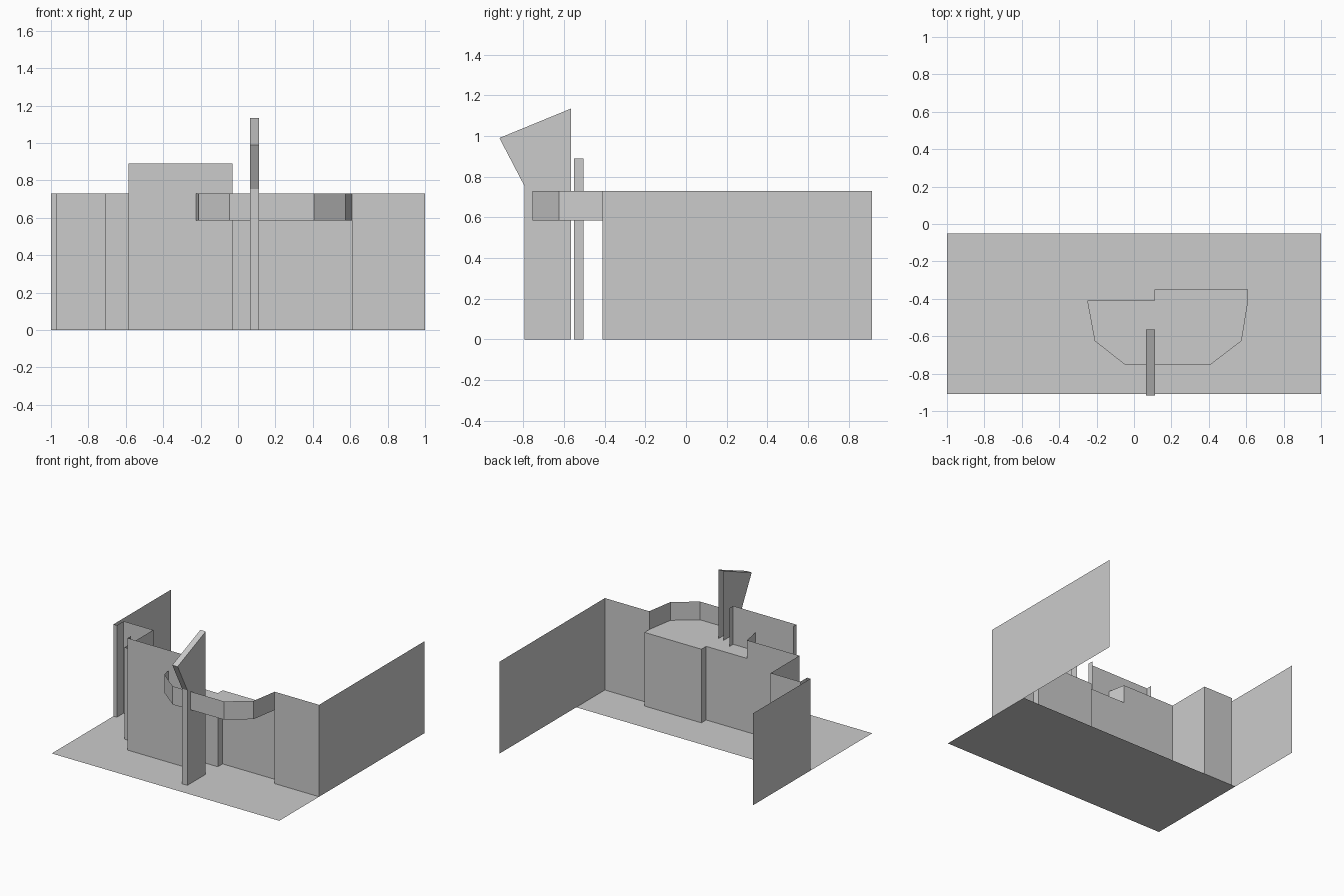
import bpy

if "Cube" in bpy.data.objects:
    bpy.data.objects.remove(bpy.data.objects["Cube"])

WALL_TOP, DECK = 0.73, 0.585


def make(name, verts, faces):
    mesh = bpy.data.meshes.new(name)
    mesh.from_pydata(verts, [], faces)
    mesh.update()
    obj = bpy.data.objects.new(name, mesh)
    bpy.context.collection.objects.link(obj)
    return obj


def wall(name, path, z0, z1):
    """Thin upright sheet along a plan path (left to right faces the front)."""
    n = len(path)
    verts = [(x, y, z) for z in (z0, z1) for x, y in path]
    return make(name, verts, [(i, i + 1, n + i + 1, n + i) for i in range(n - 1)])


def slab(name, outline, z):
    """Flat horizontal sheet from a plan outline."""
    return make(name, [(x, y, z) for x, y in outline], [range(len(outline))])


# Ground sheet
slab("ground_sheet", [(-1, -0.91), (1, -0.91), (1, -0.05), (-1, -0.05)], 0)

# Full-height facade walls, left and right
wall("left_facade", [(-1, 0.59), (-1, -0.135), (-0.97, -0.135), (-0.97, -0.05),
                     (-0.71, -0.05), (-0.71, -0.41), (-0.25, -0.41)], 0, WALL_TOP)
wall("right_facade", [(0.61, -0.41), (1, -0.41), (1, 0.915)], 0, WALL_TOP)

# Lower wall with shallow recess under the balcony
recess = [(-0.25, -0.41), (0.11, -0.41), (0.11, -0.35), (0.61, -0.35), (0.61, -0.41)]
wall("entrance_wall", recess, 0, DECK)

# Faceted balcony: parapet and deck
rim = [(-0.25, -0.41), (-0.21, -0.625), (-0.045, -0.755),
       (0.405, -0.755), (0.575, -0.625), (0.61, -0.41)]
wall("balcony_parapet", rim, DECK, WALL_TOP)
slab("balcony_deck", rim + recess[-2:0:-1], DECK)

# Tall display panel with short side returns
wall("front_panel", [(-0.585, -0.505), (-0.585, -0.55), (-0.03, -0.55), (-0.03, -0.505)],
     0, 0.89)

# Upright fin with flared head, open at the back
profile = [(-0.565, 0), (-0.795, 0), (-0.795, 0.755), (-0.918, 0.99), (-0.565, 1.135)]
n = len(profile)
make("sign_fin", [(x, y, z) for x in (0.065, 0.112) for y, z in profile],
     [range(n), range(2 * n - 1, n - 1, -1)]
     + [(i, i + n, i + n + 1, i + 1) for i in range(1, n - 1)])
